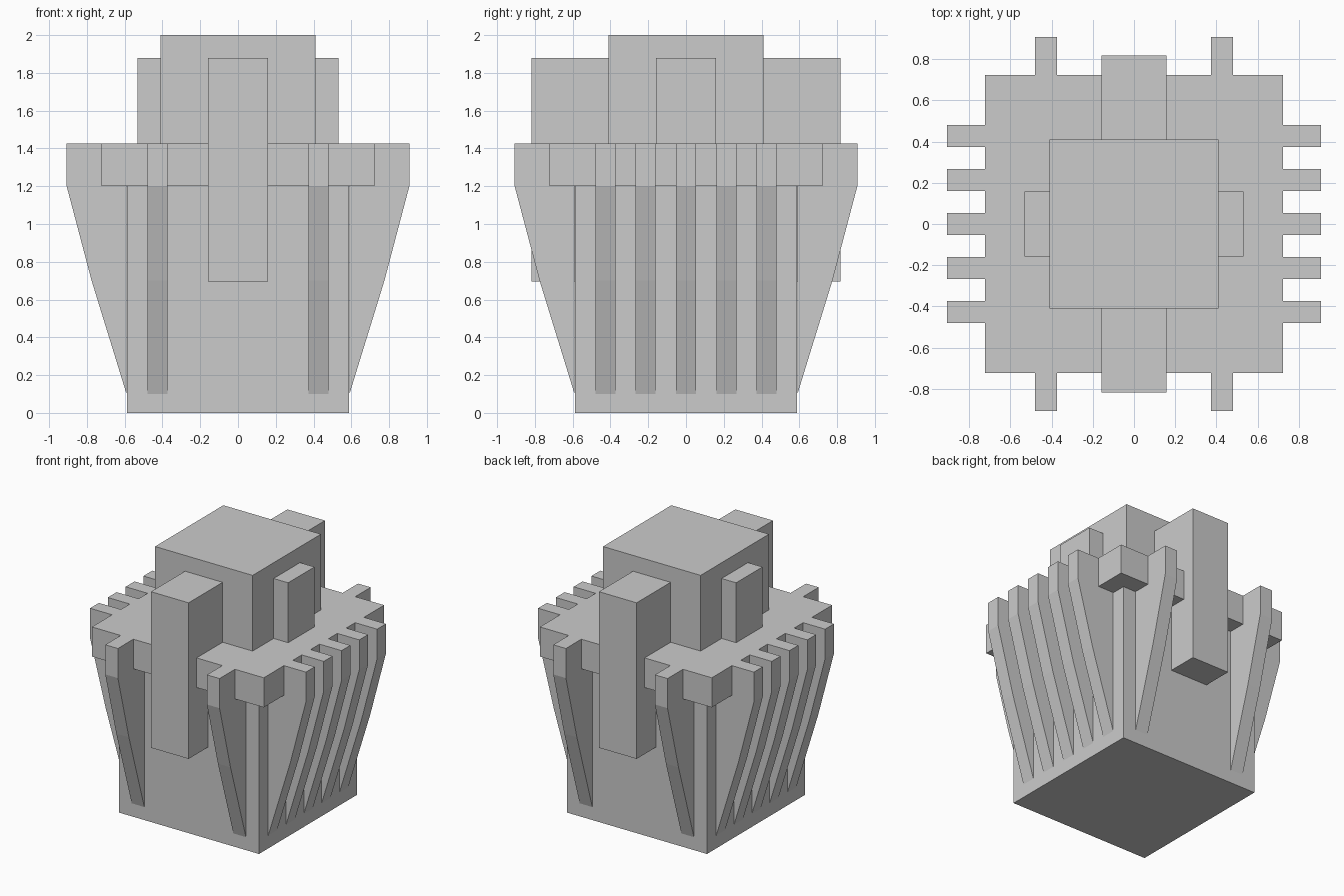
import bpy
from math import pi
from mathutils import Matrix

if "Cube" in bpy.data.objects:
    bpy.data.objects.remove(bpy.data.objects["Cube"])


def make_mesh(name, verts, faces):
    mesh = bpy.data.meshes.new(name)
    mesh.from_pydata(verts, [], faces)
    mesh.update()
    obj = bpy.data.objects.new(name, mesh)
    bpy.context.collection.objects.link(obj)
    return obj


def box(name, x0, x1, y0, y1, z0, z1):
    verts = [(x, y, z) for z in (z0, z1) for x, y in ((x0, y0), (x1, y0), (x1, y1), (x0, y1))]
    faces = [(3, 2, 1, 0), (4, 5, 6, 7)]
    faces += [(i, (i + 1) % 4, (i + 1) % 4 + 4, i + 4) for i in range(4)]
    return make_mesh(name, verts, faces)


# Fin side profile (outward distance, height), wrapped around the slab edge
FIN = [(0.59, 0.10), (0.775, 0.70), (0.907, 1.20), (0.907, 1.425),
       (0.72, 1.425), (0.72, 1.20), (0.59, 1.20)]


def fin(name, offset, angle, half=0.053):
    n = len(FIN)
    verts = [(r, offset + s, z) for s in (-half, half) for r, z in FIN]
    faces = [tuple(range(n)), tuple(reversed(range(n, 2 * n)))]
    faces += [((i + 1) % n, i, i + n, (i + 1) % n + n) for i in range(n)]
    obj = make_mesh(name, verts, faces)
    obj.data.transform(Matrix.Rotation(angle, 4, 'Z'))


# Main body, overhanging slab and top block
box("body", -0.588, 0.588, -0.588, 0.588, 0, 1.20)
box("slab", -0.722, 0.722, -0.722, 0.722, 1.20, 1.425)
box("top_block", -0.41, 0.41, -0.41, 0.41, 1.425, 2.0)

# Long pillars at front and back
box("front_pillar", -0.158, 0.158, -0.818, -0.41, 0.695, 1.88)
box("back_pillar", -0.158, 0.158, 0.41, 0.818, 0.695, 1.88)

# Short blocks standing on the slab at the sides
box("right_block", 0.41, 0.532, -0.158, 0.158, 1.425, 1.88)
box("left_block", -0.532, -0.41, -0.158, 0.158, 1.425, 1.88)

# Tapered fins: five on each side, two on front and back
for side, angle in (("right", 0), ("left", pi)):
    for i in range(-2, 3):
        fin(f"{side}_fin", i * 0.2135, angle)
for side, angle in (("back", pi / 2), ("front", -pi / 2)):
    for i in (-1, 1):
        fin(f"{side}_fin", i * 0.427, angle)
